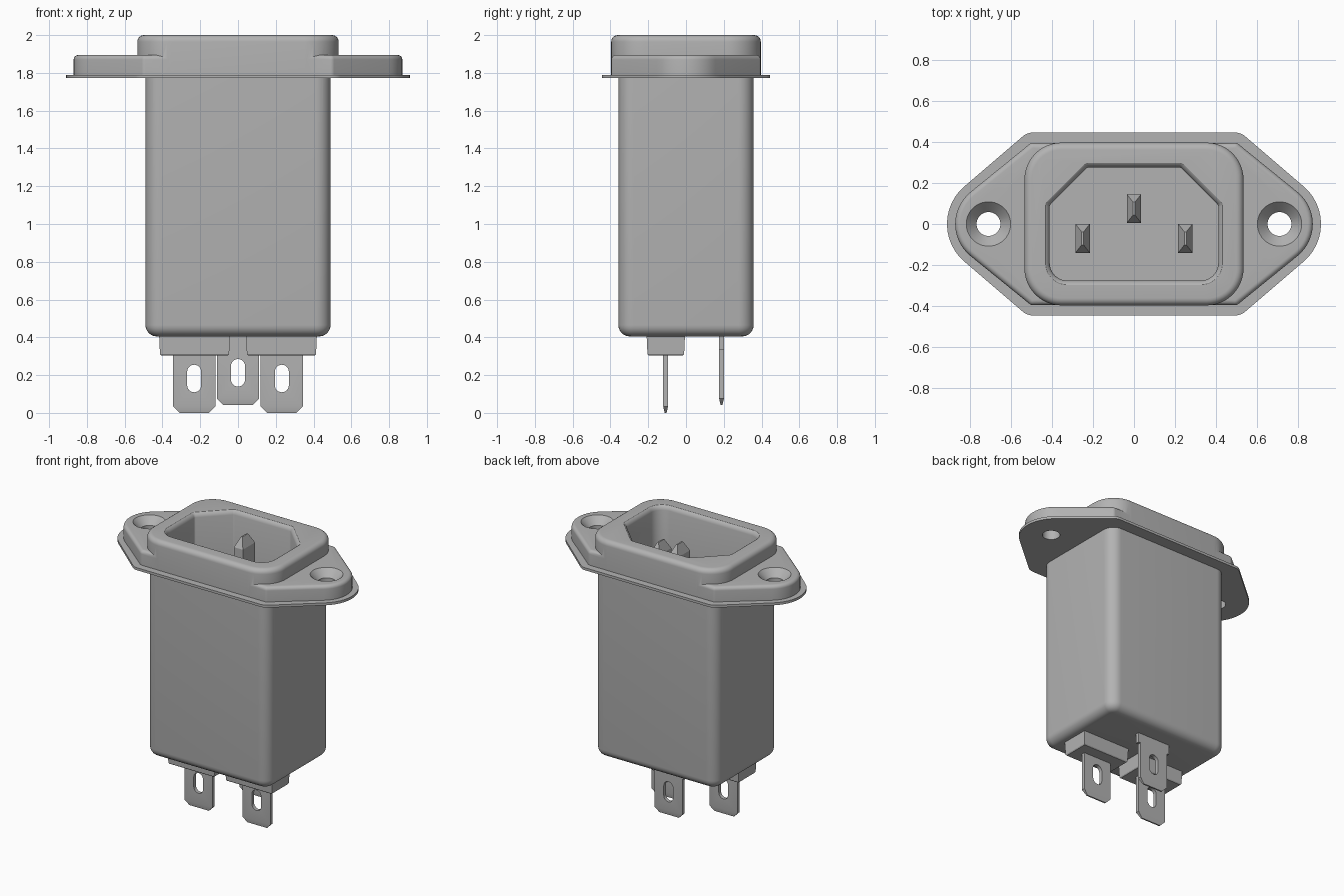
import bpy, bmesh, math
from mathutils import Matrix

if "Cube" in bpy.data.objects:
    bpy.data.objects.remove(bpy.data.objects["Cube"])

grey = bpy.data.materials.new("housing grey")
grey.diffuse_color = (0.45, 0.45, 0.45, 1)
grey.use_nodes = True
grey.node_tree.nodes["Principled BSDF"].inputs["Base Color"].default_value = grey.diffuse_color


def make(name, rings):
    """Skin a stack of equal-length point rings and cap both ends."""
    bm = bmesh.new()
    vs = [[bm.verts.new(p) for p in ring] for ring in rings]
    n = len(vs[0])
    for a, b in zip(vs, vs[1:]):
        for i in range(n):
            j = (i + 1) % n
            bm.faces.new((a[i], a[j], b[j], b[i]))
    bm.faces.new(vs[0][::-1])
    bm.faces.new(vs[-1])
    bmesh.ops.recalc_face_normals(bm, faces=bm.faces)
    me = bpy.data.meshes.new(name)
    bm.to_mesh(me)
    bm.free()
    me.materials.append(grey)
    ob = bpy.data.objects.new(name, me)
    bpy.context.collection.objects.link(ob)
    return ob


def outline(discs, inset, z, seg=12):
    """Belt line around counter-clockwise discs (x, y, r), moved inward by inset."""
    n = len(discs)
    normals = []
    for i in range(n):
        (x1, y1, r1), (x2, y2, r2) = discs[i], discs[(i + 1) % n]
        dx, dy = x2 - x1, y2 - y1
        normals.append(math.atan2(dy, dx) - math.acos((r1 - r2) / math.hypot(dx, dy)))
    pts = []
    for i, (x, y, r) in enumerate(discs):
        a0 = normals[i - 1]
        sweep = (normals[i] - a0) % math.tau
        for k in range(seg + 1):
            a = a0 + sweep * k / seg
            pts.append((x + (r - inset) * math.cos(a), y + (r - inset) * math.sin(a), z))
    return pts


def prism(name, discs, stations):
    return make(name, [outline(discs, i, z) for i, z in stations])


def box_stack(name, x, y, sections):
    """Stack of rectangles (half width, half depth, z)."""
    return make(name, [[(x - w, y - d, z), (x + w, y - d, z), (x + w, y + d, z), (x - w, y + d, z)]
                       for w, d, z in sections])


def fillet(r, z, direction, steps=6):
    """Stations of a rounded edge that ends at height z."""
    st = []
    for k in range(steps + 1):
        a = math.pi / 2 * k / steps
        st.append((r - r * math.cos(a), z - direction * (r - r * math.sin(a))))
    return st


def boolean(ob, other, op):
    m = ob.modifiers.new(op, 'BOOLEAN')
    m.object, m.operation, m.solver = other, op, 'EXACT'
    bpy.context.view_layer.objects.active = ob
    bpy.ops.object.modifier_apply(modifier=m.name)
    bpy.data.objects.remove(other)


def smooth(ob, angle=30):
    bpy.ops.object.select_all(action='DESELECT')
    ob.select_set(True)
    bpy.context.view_layer.objects.active = ob
    bpy.ops.object.shade_smooth_by_angle(angle=math.radians(angle))


def round_rect(hx, hy, r):
    x, y = hx - r, hy - r
    return [(x, y, r), (-x, y, r), (-x, -y, r), (x, -y, r)]


def flange_shape(end_r, corner_r):
    e, c = end_r, corner_r
    return [(0.67, 0, e), (0.49, 0.365, c), (-0.49, 0.365, c),
            (-0.67, 0, e), (-0.49, -0.365, c), (0.49, -0.365, c)]


# Can-shaped body with rounded bottom
housing = prism("housing", round_rect(0.49, 0.358, 0.08),
                fillet(0.06, 0.405, -1)[::-1] + [(0, 1.85)])
# Thin plate, raised flange and collar around the socket
plate = prism("plate", flange_shape(0.24, 0.08), [(0, 1.772), (0, 1.79)])
flange = prism("flange", flange_shape(0.20, 0.03), [(0, 1.78)] + fillet(0.025, 1.895, 1))
collar = prism("collar", round_rect(0.533, 0.396, 0.18), [(0, 1.783)] + fillet(0.035, 2.0, 1))
for part in (plate, flange, collar):
    boolean(housing, part, 'UNION')

# Socket cavity with two cut corners and a softened rim
cavity = prism("cavity", [(0.395, 0.085, 0.03), (0.22, 0.26, 0.03), (-0.22, 0.26, 0.03),
                          (-0.395, 0.085, 0.03), (-0.325, -0.19, 0.10), (0.325, -0.19, 0.10)],
               [(0.015, 1.43), (0.015, 1.97), (0.01, 1.985), (0, 1.996), (-0.006, 2.0), (-0.006, 2.05)])
boolean(housing, cavity, 'DIFFERENCE')

# Countersunk screw holes
for s in (-1, 1):
    rings = [[(s * 0.708 + r * math.cos(math.tau * k / 40), r * math.sin(math.tau * k / 40), z)
              for k in range(40)]
             for r, z in ((0.058, 1.7), (0.058, 1.842), (0.108, 1.895), (0.108, 1.95))]
    boolean(housing, make("screw_hole", rings), 'DIFFERENCE')
smooth(housing)

# Contact pins inside the socket, with tapered tips
for name, x, y, top in (("left_pin", -0.25, -0.07, 1.855), ("right_pin", 0.25, -0.07, 1.855),
                        ("earth_pin", 0, 0.075, 1.96)):
    box_stack(name, x, y, [(0.035, 0.07, 1.42), (0.035, 0.07, top - 0.07), (0.005, 0.032, top)])


def tab(name, x, y, z0, slot_z, extra):
    """Solder tab with a chamfered tip and a rounded slot."""
    ob = box_stack(name, x, y, [(0.078, 0.005, z0), (0.112, 0.013, z0 + 0.035)] + extra)
    cutter = prism("slot", [(x, slot_z + 0.036, 0.037), (x, slot_z - 0.036, 0.037)],
                   [(0, -0.5), (0, 0.5)])
    cutter.data.transform(Matrix.Rotation(math.pi / 2, 4, 'X'))
    boolean(ob, cutter, 'DIFFERENCE')
    smooth(ob)


# Solder tabs and the insulating blocks of the outer two
for side, s in (("left", -1), ("right", 1)):
    tab(side + "_tab", s * 0.232, -0.108, 0, 0.182, [(0.112, 0.013, 0.35)])
    box_stack(side + "_tab_block", s * 0.23, -0.107,
              [(0.178, 0.092, 0.305), (0.183, 0.097, 0.312), (0.188, 0.102, 0.42)])
tab("earth_tab", 0, 0.188, 0.042, 0.212,
    [(0.112, 0.013, 0.335), (0.13, 0.013, 0.335), (0.13, 0.013, 0.42)])
